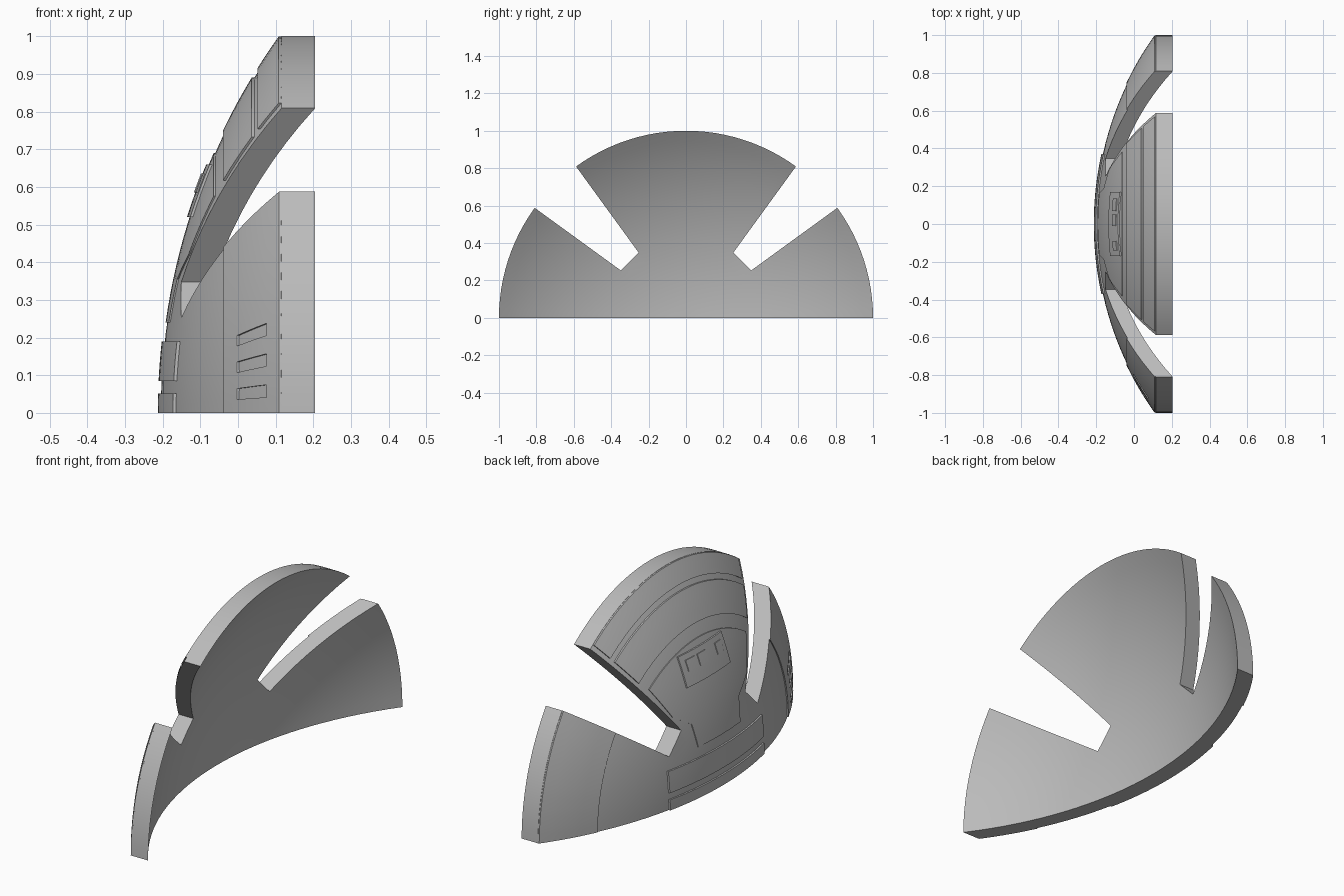
import bpy, bmesh
from math import sin, cos, radians, sqrt, hypot

cube = bpy.data.objects.get("Cube")
if cube:
    bpy.data.objects.remove(cube)

grey = bpy.data.materials.new("plain grey")
grey.use_nodes = True
grey.diffuse_color = (0.5, 0.5, 0.5, 1)
grey.node_tree.nodes["Principled BSDF"].inputs["Base Color"].default_value = (0.5, 0.5, 0.5, 1)


# Shallow spherical faces of the dome, as x over the radius from its axis
def outer(r):
    return -0.205 + 1.72 - sqrt(1.72 ** 2 - r * r)


def inner(r):
    return -0.125 + 1.68 - sqrt(1.68 ** 2 - r * r)


def polar(r, angle):
    return (r * cos(radians(angle)), r * sin(radians(angle)))


def span(a, b, n):
    return [a + (b - a) * i / n for i in range(n + 1)]


def slab(name, rows, front, back, skip=lambda y, z: False):
    """Solid sheet over a grid of (y, z) points, bent to the front and back faces."""
    bm = bmesh.new()
    grid = [[bm.verts.new((0, y, z)) for y, z in row] for row in rows]
    for low, high in zip(grid, grid[1:]):
        for i in range(len(low) - 1):
            quad = (low[i], low[i + 1], high[i + 1], high[i])
            y = sum(v.co.y for v in quad) / 4
            z = sum(v.co.z for v in quad) / 4
            if not skip(y, z):
                bm.faces.new(quad)
    bmesh.ops.delete(bm, geom=[v for v in bm.verts if not v.link_faces], context='VERTS')
    bmesh.ops.remove_doubles(bm, verts=bm.verts[:], dist=1e-5)
    bmesh.ops.dissolve_degenerate(bm, edges=bm.edges[:], dist=1e-5)
    made = bmesh.ops.extrude_face_region(bm, geom=bm.faces[:], use_keep_orig=True)
    rear = {g for g in made["geom"] if isinstance(g, bmesh.types.BMVert)}
    for v in bm.verts:
        r = min(hypot(v.co.y, v.co.z), 1)
        v.co.x = back(r) if v in rear else front(r)
    bmesh.ops.recalc_face_normals(bm, faces=bm.faces[:])
    mesh = bpy.data.meshes.new(name)
    bm.to_mesh(mesh)
    bm.free()
    mesh.materials.append(grey)
    obj = bpy.data.objects.new(name, mesh)
    bpy.context.collection.objects.link(obj)
    bpy.ops.object.select_all(action='DESELECT')
    obj.select_set(True)
    bpy.context.view_layer.objects.active = obj
    bpy.ops.object.shade_smooth_by_angle(angle=radians(30))
    return obj


def plate(name, rows, height=0.007, skip=lambda y, z: False):
    slab(name, rows, lambda r: outer(r) - height, lambda r: outer(r) + 0.01, skip)


def rectangle(y0, y1, z0, z1, n=12):
    return [[(y, z) for y in span(y0, y1, n)] for z in span(z0, z1, 4)]


def band(radii, angles):
    return [[polar(r, a) for a in angles] for r in radii]


# Half dome with two radial slots, each ending in a straight edge
SLOT_END = 0.43


def in_slot(y, z):
    return hypot(y, z) > SLOT_END and 36 < angle_from_floor(y, z) < 54


def angle_from_floor(y, z):
    from_axis = z / hypot(y, z)
    return next(a for a in range(91) if sin(radians(a)) >= from_axis - 1e-6)


def shell_point(r, a):
    side = a if a < 90 else 180 - a
    if r == SLOT_END and 36 < side < 54:
        r *= cos(radians(9)) / cos(radians(side - 45))
    return polar(r, a)


shell_rows = [[shell_point(r, a) for a in span(0, 180, 60)]
              for r in span(0, SLOT_END, 6)[:-1] + [SLOT_END] + span(SLOT_END, 1, 10)[1:]]
slab("dome_shell", shell_rows, outer, inner, in_slot)

# Raised bands on the upper blade
blade = span(55.4, 124.6, 28)
plate("upper_rim_band", band(span(0.915, 0.999, 3), blade))
plate("upper_middle_band", band(span(0.75, 0.89, 4), blade))

# Bands on the lower blades; the right one has three narrow vents
vents = [(2.5, 4.5), (7.5, 9.5), (12.5, 14.5)]
vent_radii = (0.82, 0.95)
steps = [0] + [a for pair in vents for a in pair] + span(17, 36, 6)


def in_vent(y, z):
    if y > 0 or not vent_radii[0] < hypot(y, z) < vent_radii[1]:
        return False
    return any(sin(radians(a)) < z / hypot(y, z) < sin(radians(b)) for a, b in vents)


lower_radii = [0.75, *span(*vent_radii, 3), 0.999]
for name, angles in (("left_lower_band", steps), ("right_lower_band", [180 - a for a in steps])):
    plate(name, band(lower_radii, angles), 0.006, in_vent)

# Central shield panel, widening upward to an arc
n = 24
foot, waist, shoulder = [[(y, z) for y in span(w, -w, n)]
                         for w, z in ((0.165, 0.24), (0.185, 0.355), (0.29, 0.42))]
top = [polar(0.69, a) for a in span(56.5, 123.5, n)]


def blend(a, b, count):
    return [[(p[0] + (q[0] - p[0]) * t, p[1] + (q[1] - p[1]) * t) for p, q in zip(a, b)]
            for t in span(0, 1, count)]


plate("shield_panel", blend(foot, waist, 3) + blend(waist, shoulder, 2)[1:]
      + blend(shoulder, top, 6)[1:], 0.004)

# Control box on the shield with three small buttons
plate("control_box", rectangle(-0.17, 0.17, 0.52, 0.66), 0.011)
for i, (y0, y1) in enumerate(((0.07, 0.135), (-0.01, 0.05), (-0.14, -0.09))):
    plate(f"button_{i + 1}", rectangle(y0, y1, 0.585, 0.635, 4), 0.015)

# Two horizontal strips near the floor
plate("lower_strip", rectangle(-0.37, 0.37, 0.085, 0.19, 24), 0.008)
plate("floor_strip", rectangle(-0.37, 0.37, 0, 0.052, 24), 0.008)
